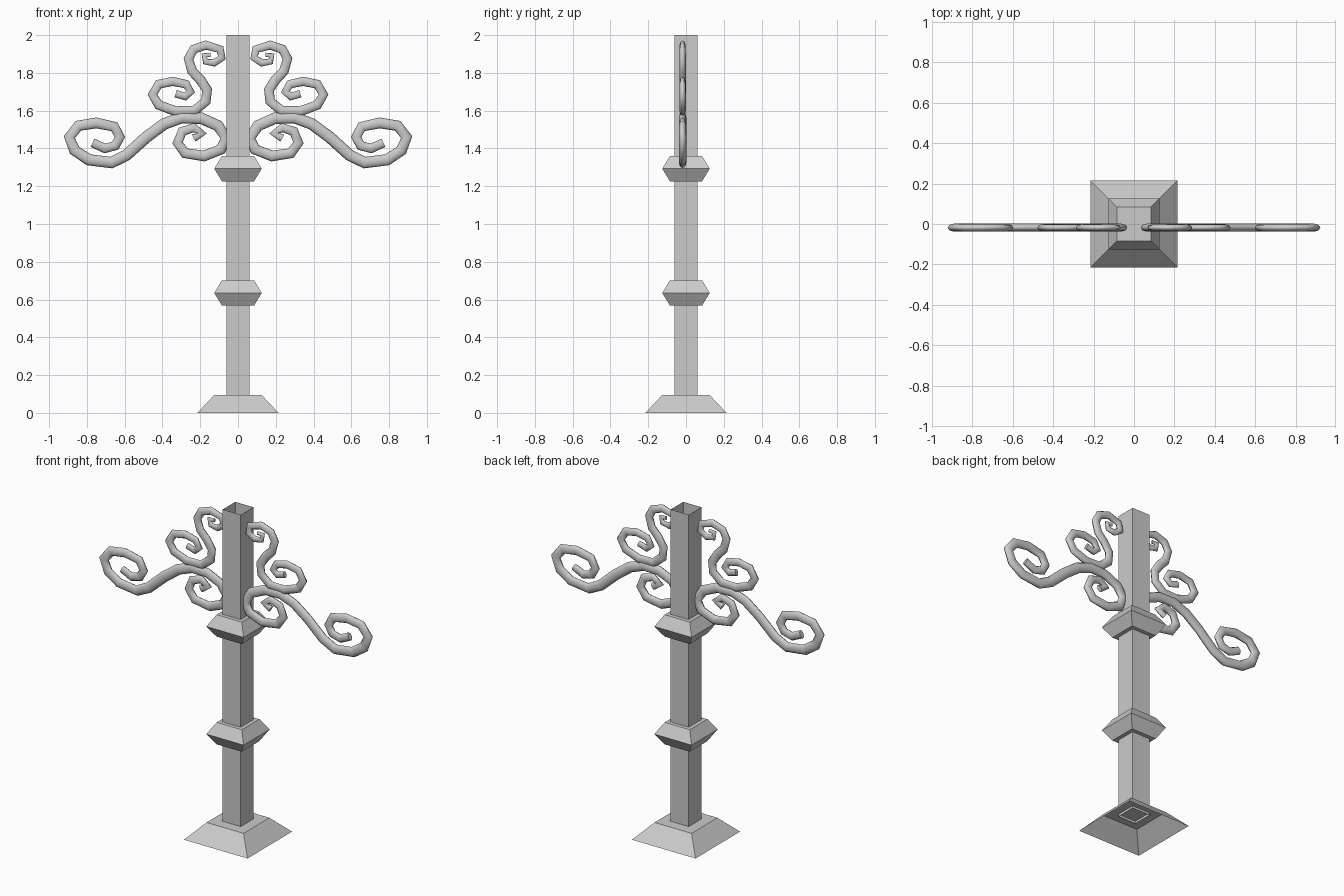
import bpy, math

if "Cube" in bpy.data.objects:
    bpy.data.objects.remove(bpy.data.objects["Cube"])


def square_loft(name, rings, cap_bottom=True, cap_top=True):
    """Stack of square rings (half width, height) joined by side faces."""
    verts, faces = [], []
    for h, z in rings:
        verts += [(-h, -h, z), (h, -h, z), (h, h, z), (-h, h, z)]
    for r in range(len(rings) - 1):
        for i in range(4):
            a, b = r * 4 + i, r * 4 + (i + 1) % 4
            faces.append((a, b, b + 4, a + 4))
    n = len(verts)
    if cap_bottom:
        faces.append((3, 2, 1, 0))
    if cap_top:
        faces.append((n - 4, n - 3, n - 2, n - 1))
    me = bpy.data.meshes.new(name)
    me.from_pydata(verts, [], faces)
    ob = bpy.data.objects.new(name, me)
    bpy.context.collection.objects.link(ob)
    return ob


def scroll(name, path, side, r_start, r_mid, r_end):
    """Flattened tube swept along an (x, z) path, tapering to both tips."""
    cu = bpy.data.curves.new(name, 'CURVE')
    cu.dimensions = '3D'
    cu.twist_mode = 'Z_UP'
    cu.bevel_depth = 1.0
    cu.bevel_resolution = 2
    cu.use_fill_caps = True
    sp = cu.splines.new('POLY')
    sp.points.add(len(path) - 1)
    for i, (x, z) in enumerate(path):
        t = i / (len(path) - 1)
        tip = r_start if t < 0.5 else r_end
        sp.points[i].co = (side * x, z, 0, 1)
        sp.points[i].radius = tip + (r_mid - tip) * math.sin(math.pi * t) ** 0.7
    ob = bpy.data.objects.new(name, cu)
    bpy.context.collection.objects.link(ob)
    ob.rotation_euler.x = math.pi / 2
    ob.scale.z = 0.65
    ob.location.y = -0.018
    return ob


# Post, an open square tube
square_loft("post", [(0.061, 0.08), (0.061, 2.0)], False, False)

# Flared base, open underneath
square_loft("base", [(0.215, 0.0), (0.125, 0.095)], False, True)

# Two collars
for label, z in (("lower_collar", 0.635), ("upper_collar", 1.293)):
    square_loft(label, [(0.085, z - 0.067), (0.126, z), (0.085, z + 0.067)])

# Large S scroll: outer spiral tip to inner spiral tip
large = [(.77, 1.43), (.705, 1.40), (.65, 1.415), (.625, 1.46), (.655, 1.515),
         (.75, 1.535), (.845, 1.52), (.893, 1.46), (.865, 1.39), (.79, 1.34),
         (.67, 1.325), (.59, 1.365), (.485, 1.46), (.39, 1.53), (.30, 1.563),
         (.195, 1.56), (.105, 1.52), (.063, 1.455), (.09, 1.395), (.18, 1.36),
         (.28, 1.375), (.32, 1.43), (.295, 1.49), (.235, 1.51), (.19, 1.48),
         (.235, 1.455)]

# Small S scroll: upper spiral tip to lower spiral tip
small = [(.145, 1.895), (.18, 1.893), (.172, 1.86), (.127, 1.853), (.085, 1.88),
         (.095, 1.925), (.17, 1.947), (.235, 1.925), (.262, 1.875),
         (.243, 1.81), (.20, 1.765), (.164, 1.71), (.17, 1.65), (.23, 1.60),
         (.33, 1.597), (.42, 1.63), (.453, 1.685), (.42, 1.74), (.345, 1.755),
         (.275, 1.74), (.25, 1.70), (.28, 1.675), (.33, 1.69)]

for label, side in (("right", 1), ("left", -1)):
    scroll(label + "_large_scroll", large, side, 0.024, 0.031, 0.022)
    scroll(label + "_small_scroll", small, side, 0.012, 0.027, 0.02)
